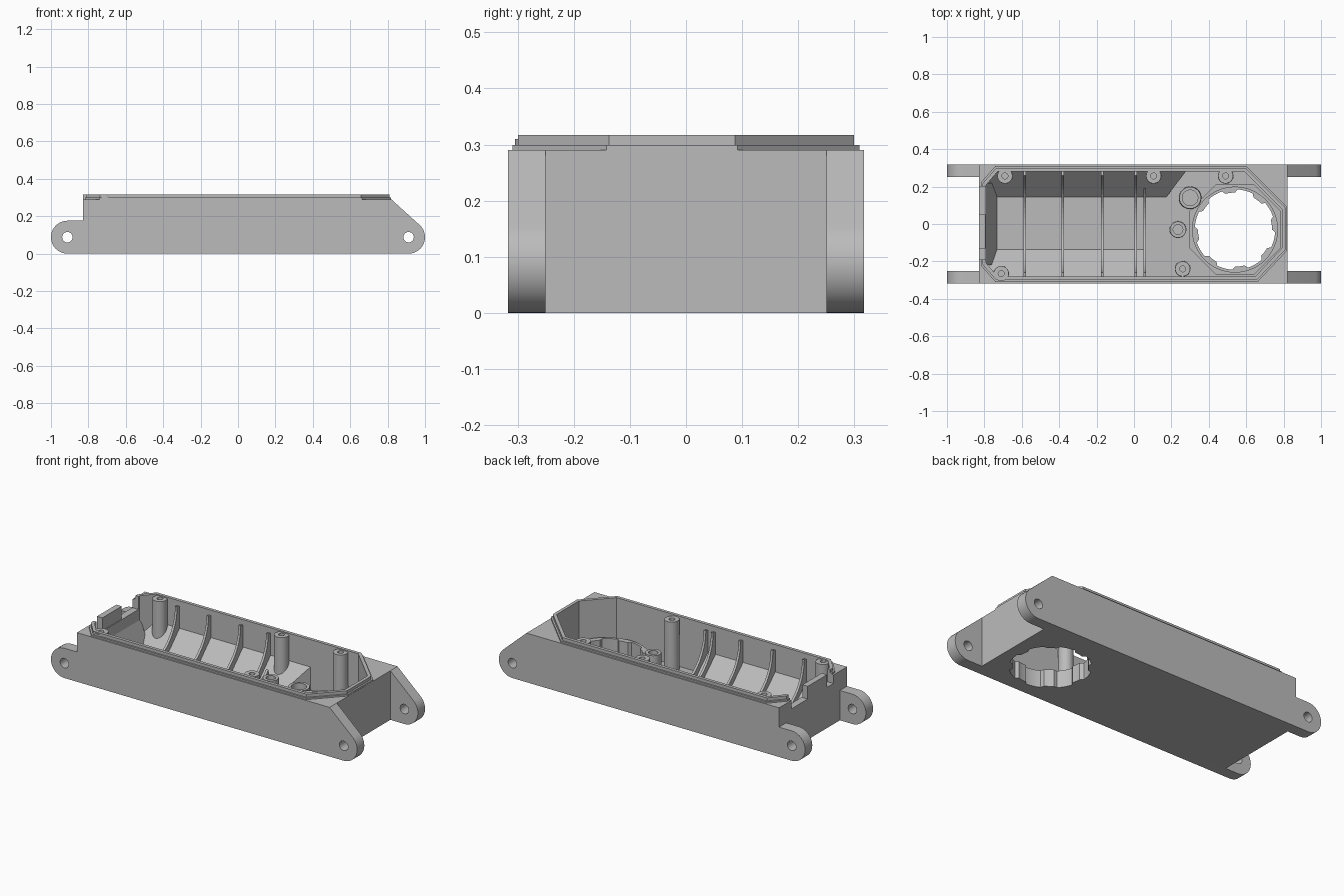
import bpy, bmesh
from math import sin, cos, pi, radians
from mathutils import Vector

old = bpy.data.objects.get("Cube")
if old:
    bpy.data.objects.remove(old)

grey = bpy.data.materials.new("plain grey")
grey.use_nodes = True
COLOUR = (0.5, 0.5, 0.5, 1)
grey.diffuse_color = COLOUR
grey.node_tree.nodes["Principled BSDF"].inputs["Base Color"].default_value = COLOUR


def loft(name, low, high):
    """Solid between two matching loops of 3D points."""
    bm = bmesh.new()
    a = [bm.verts.new(p) for p in low]
    b = [bm.verts.new(p) for p in high]
    n = len(a)
    bm.faces.new(a[::-1])
    bm.faces.new(b)
    for i in range(n):
        j = (i + 1) % n
        bm.faces.new((a[i], a[j], b[j], b[i]))
    bmesh.ops.recalc_face_normals(bm, faces=bm.faces)
    mesh = bpy.data.meshes.new(name)
    bm.to_mesh(mesh)
    bm.free()
    mesh.materials.append(grey)
    ob = bpy.data.objects.new(name, mesh)
    bpy.context.collection.objects.link(ob)
    return ob


def plate(name, outline, z0, z1):
    return loft(name, [(x, y, z0) for x, y in outline], [(x, y, z1) for x, y in outline])


def along_y(name, outline, y0, y1):
    return loft(name, [(x, y0, z) for x, z in outline], [(x, y1, z) for x, z in outline])


def along_x(name, outline, x0, x1):
    return loft(name, [(x0, y, z) for y, z in outline], [(x1, y, z) for y, z in outline])


def box(name, x0, x1, y0, y1, z0, z1):
    return plate(name, [(x0, y0), (x1, y0), (x1, y1), (x0, y1)], z0, z1)


def arc(cx, cy, r, a0, a1, n):
    return [(cx + r * cos(radians(a0 + (a1 - a0) * i / n)),
             cy + r * sin(radians(a0 + (a1 - a0) * i / n))) for i in range(n + 1)]


def circle(cx, cy, r, n=40):
    return arc(cx, cy, r, 0, 360, n)[:-1]


def cut(ob, *cutters):
    bpy.context.view_layer.objects.active = ob
    for c in cutters:
        c.hide_render = True
        m = ob.modifiers.new("cut", 'BOOLEAN')
        m.operation = 'DIFFERENCE'
        m.solver = 'EXACT'
        m.object = c
        bpy.ops.object.modifier_apply(modifier=m.name)
        bpy.data.objects.remove(c)
    return ob


def smooth(ob):
    bpy.ops.object.select_all(action='DESELECT')
    ob.select_set(True)
    bpy.context.view_layer.objects.active = ob
    bpy.ops.object.shade_smooth_by_angle(angle=radians(30))


def octagon(inset):
    """Outline of the opening, pulled in from the outer lip."""
    t = inset
    k = inset * 0.42
    return [(-0.74 + k, -0.305 + t), (0.66 - k, -0.305 + t), (0.815 - t, -0.14 + k),
            (0.815 - t, 0.09 - k), (0.60 - k, 0.305 - t), (-0.74 + k, 0.305 - t),
            (-0.815 + t, 0.22 - k), (-0.815 + t, -0.22 + k)]


W, TOP, RIM, FLOOR, LUG = 0.317, 0.29, 0.317, 0.02, 0.088
HX, HY = 0.54, -0.03


def socket_outline():
    """Round opening with eight inward tabs."""
    pts = []
    for i in range(96):
        r = 0.198 if (i % 12) < 5 else 0.215
        a = 2 * pi * i / 96
        pts.append((HX + r * cos(a), HY + r * sin(a)))
    return pts


def socket_cutter():
    return plate("socket_cutter", socket_outline(), -0.1, 0.5)


# Tray body with four rounded lugs
profile = (arc(-1 + LUG, LUG, LUG, 270, 90, 20)
           + [(-0.83, 2 * LUG), (-0.83, TOP), (0.82, TOP)]
           + arc(1 - LUG, LUG, LUG, 48, -90, 20))
body = along_y("tray_body", profile, -W, W)
cut(body,
    box("cut", 0.82, 1.2, -0.25, 0.25, -0.1, 0.5),
    box("cut", -1.2, -0.83, -0.25, 0.25, -0.1, 0.5),
    *[along_y("cut", circle(s * (1 - LUG), LUG, 0.028, 24), -0.5, 0.5) for s in (-1, 1)],
    plate("cut", octagon(0.025), FLOOR, 0.5),
    box("cut", -0.9, -0.76, -0.19, 0.20, 0.24, 0.5),
    socket_cutter())
smooth(body)

# Stepped lip around the opening, broken at the cable end
for name, inset, z0, z1 in (("lip_base", -0.004, TOP - 0.001, 0.299), ("lip", 0.006, 0.298, RIM)):
    lip = plate(name, octagon(inset), z0, z1)
    cut(lip, plate("cut", octagon(0.025), 0.2, 0.5),
        box("cut", -0.9, -0.76, -0.19, 0.20, 0.2, 0.5))

# Cable end plate
box("cable_plate", -0.83, -0.795, -0.13, 0.05, 0.22, 0.315)

# Sloped floor sides of the long bay
loft("back_slope",
     [(-0.80, 0.14, FLOOR - 0.005), (-0.80, 0.285, FLOOR - 0.005), (-0.80, 0.285, 0.16)],
     [(0.17, 0.14, FLOOR - 0.005), (0.28, 0.285, FLOOR - 0.005), (0.28, 0.285, 0.16)])
along_x("front_slope", [(-0.13, FLOOR - 0.005), (-0.285, FLOOR - 0.005), (-0.285, 0.16)], -0.80, 0.06)
along_y("end_slope", [(-0.80, FLOOR - 0.005), (-0.73, FLOOR - 0.005), (-0.80, 0.2)], -0.22, 0.22)

# Curved cradle ribs
for i, (x, y_end) in enumerate([(-0.585, 0.283), (-0.38, 0.283), (-0.17, 0.283),
                                (0.01, 0.283), (0.058, 0.19)]):
    rib = along_x("cradle_rib_%d" % (i + 1),
                  [(-0.283, 0.01), (0.283, 0.01), (0.283, 0.285)]
                  + arc(0, 0.29, 0.258, 0, -180, 28) + [(-0.283, 0.285)],
                  x - 0.007, x + 0.007)
    if y_end < 0.28:
        cut(rib, box("cut", x - 0.1, x + 0.1, y_end, 0.5, -0.1, 0.5))


def post(name, x, y, r, bore, top, depth):
    ob = loft(name, [(*p, 0.01) for p in circle(x, y, r * 1.05, 28)],
              [(*p, top) for p in circle(x, y, r, 28)])
    cut(ob, plate("cut", circle(x, y, bore, 20), top - depth, 0.5))
    smooth(ob)


# Screw posts along the walls
for i, (x, y) in enumerate([(-0.69, 0.257), (0.105, 0.257), (0.49, 0.257),
                            (-0.71, -0.265), (0.26, -0.24)]):
    post("screw_post_%d" % (i + 1), x, y, 0.04, 0.016, 0.31, 0.12)

# Floor posts
post("wide_floor_post", 0.30, 0.14, 0.058, 0.042, 0.10, 0.07)
post("narrow_floor_post", 0.235, -0.03, 0.043, 0.026, 0.2, 0.05)

# Raised floor and collar around the round socket
pad = plate("socket_pad", [(HX + 0.243 * x, HY + 0.243 * y) for x, y in
                           [(cos(radians(22.5 + 45 * i)) / cos(pi / 8),
                             sin(radians(22.5 + 45 * i)) / cos(pi / 8)) for i in range(8)]],
            0.01, 0.03)
cut(pad, socket_cutter())
collar = plate("socket_collar", circle(HX, HY, 0.23, 64), 0.005, 0.10)
cut(collar, socket_cutter())
smooth(collar)
